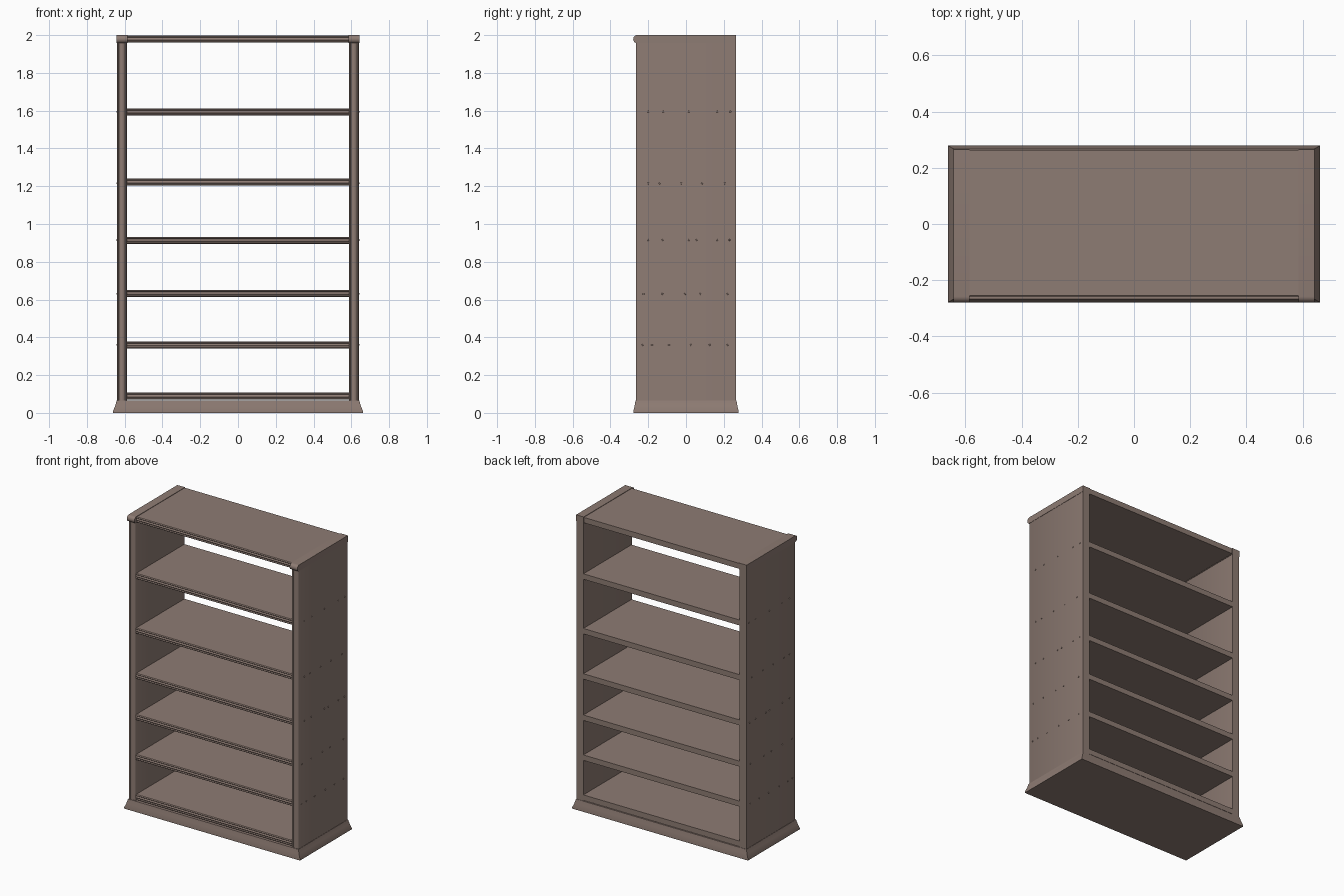
import bpy, bmesh, math
from mathutils import Matrix

if "Cube" in bpy.data.objects:
    bpy.data.objects.remove(bpy.data.objects["Cube"])

wood = bpy.data.materials.new("brown_wood")
wood.diffuse_color = (0.27, 0.2, 0.172, 1)
wood.use_nodes = True
wood.node_tree.nodes["Principled BSDF"].inputs["Base Color"].default_value = wood.diffuse_color


def finish(name, bm):
    bmesh.ops.recalc_face_normals(bm, faces=bm.faces)
    me = bpy.data.meshes.new(name)
    bm.to_mesh(me)
    bm.free()
    me.materials.append(wood)
    ob = bpy.data.objects.new(name, me)
    bpy.context.collection.objects.link(ob)
    bpy.ops.object.select_all(action='DESELECT')
    ob.select_set(True)
    bpy.context.view_layer.objects.active = ob
    bpy.ops.object.shade_smooth_by_angle(angle=math.radians(35))
    return ob


def prism(name, pts, axis, a, b):
    """Extrude a closed profile along x (profile is y,z) or z (profile is x,y)."""
    bm = bmesh.new()
    put = (lambda p, t: (t, p[0], p[1])) if axis == 'x' else (lambda p, t: (p[0], p[1], t))
    lo = [bm.verts.new(put(p, a)) for p in pts]
    hi = [bm.verts.new(put(p, b)) for p in pts]
    bm.faces.new(lo)
    bm.faces.new(hi)
    n = len(pts)
    for i in range(n):
        bm.faces.new((lo[i], lo[(i + 1) % n], hi[(i + 1) % n], hi[i]))
    return finish(name, bm)


def beads(u0, u1, v, widths, depth, seg=6):
    """Reeded edge from u0 to u1: half-round beads standing out of v towards -y."""
    out, u, total = [(u0, v)], u0, sum(widths)
    for w in widths:
        w = w / total * (u1 - u0)
        for i in range(1, seg + 1):
            t = i / seg
            out.append((u + w * t, v - depth * math.sin(math.pi * t)))
        u += w
    return out


# Shelves with reeded front edges
tops = [0.107, 0.379, 0.651, 0.932, 1.24, 1.612, 1.997]
for i, top in enumerate(tops):
    edge = [(y, z) for z, y in beads(top - 0.037, top, -0.254, [1, 1.4, 1], 0.005)]
    prism(f"shelf_{i + 1}", edge + [(0.264, top), (0.264, top - 0.037)], 'x', -0.592, 0.592)

# Side panels with reeded front edges, and their bullnosed caps
for side, s in (("left", -1), ("right", 1)):
    edge = [(s * u, v) for u, v in beads(0.588, 0.64, -0.259, [1, 2.6, 1], 0.006)]
    prism(f"side_panel_{side}", edge + [(s * 0.64, 0.265), (s * 0.588, 0.265)], 'z', 0.06, 1.958)
    r = 0.0215
    nose = [(-0.258 - r * math.sin(a), 1.9785 + r * math.cos(a))
            for a in (math.pi * k / 12 for k in range(13))]
    prism(f"side_cap_{side}", nose + [(0.265, 1.957), (0.265, 2.0)], 'x',
          *sorted((s * 0.585, s * 0.642)))

# Flared plinth: rectangular rings joined upward
bm = bmesh.new()
rings = []
for hx, hy, z in ((0.662, 0.279, 0), (0.662, 0.279, 0.008), (0.65, 0.272, 0.038), (0.642, 0.267, 0.066)):
    rings.append([bm.verts.new((x * hx, y * hy, z)) for x, y in ((-1, -1), (1, -1), (1, 1), (-1, 1))])
bm.faces.new(rings[0])
bm.faces.new(rings[-1])
for a, b in zip(rings, rings[1:]):
    for i in range(4):
        bm.faces.new((a[i], a[(i + 1) % 4], b[(i + 1) % 4], b[i]))
finish("plinth", bm)

# Small nail heads along each shelf line
rows = {
    1.595: (-0.2, -0.12, 0.015, 0.165, 0.235),
    1.215: (-0.2, -0.14, -0.025, 0.085, 0.205),
    0.915: (-0.2, -0.125, 0.015, 0.055, 0.165, 0.23),
    0.63: (-0.225, -0.125, -0.005, 0.075, 0.22),
    0.36: (-0.23, -0.18, -0.09, 0.025, 0.125, 0.22),
}
for side, s in (("left", -1), ("right", 1)):
    bm = bmesh.new()
    for z, ys in rows.items():
        for y in ys:
            m = Matrix.Translation((s * 0.64, y, z)) @ Matrix.Rotation(s * math.pi / 2, 4, 'Y')
            bmesh.ops.create_cone(bm, cap_ends=True, segments=8, radius1=0.006,
                                  radius2=0.004, depth=0.006, matrix=m)
    finish(f"nail_heads_{side}", bm)
